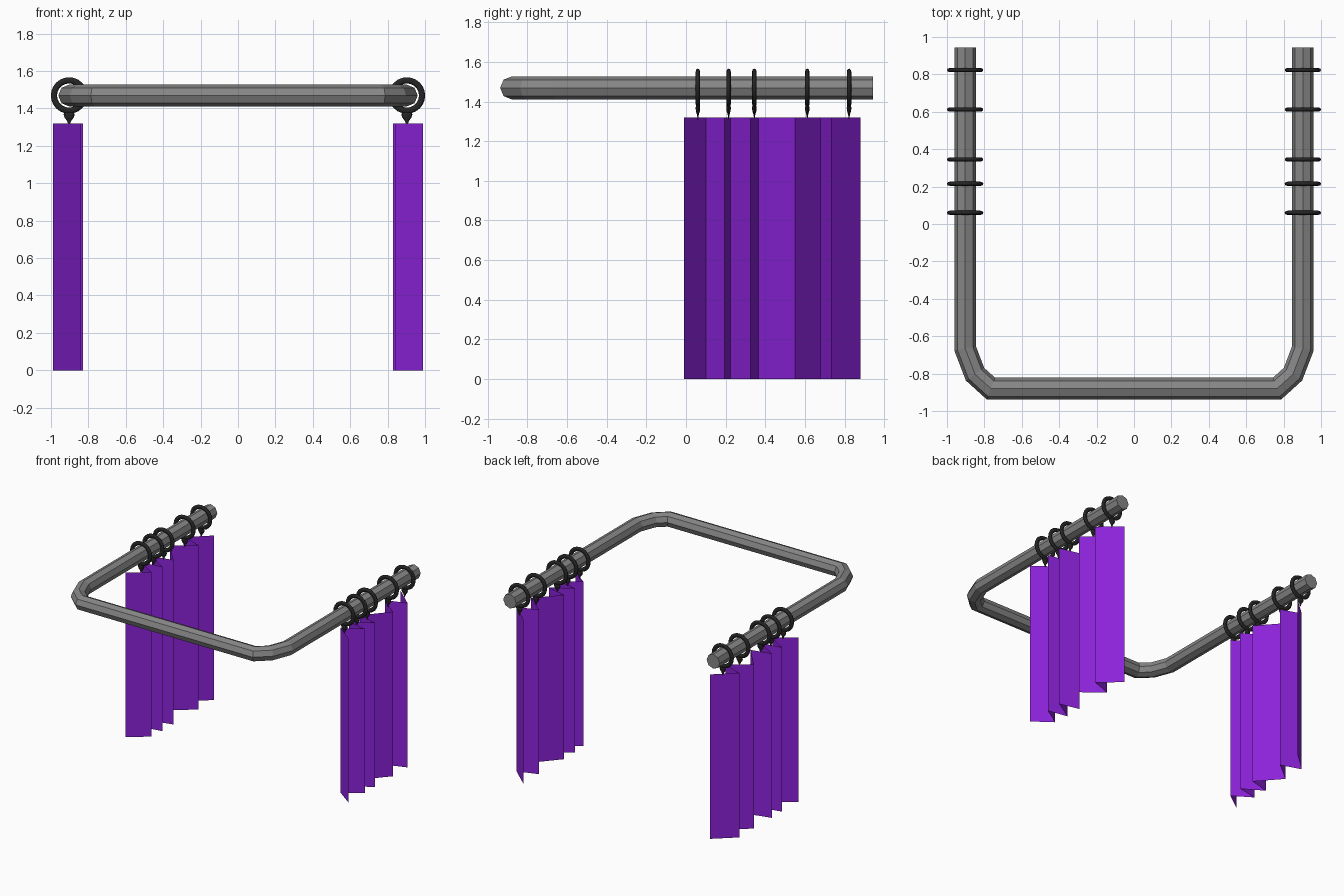
import bpy, bmesh, math
from mathutils import Vector

cube = bpy.data.objects.get("Cube")
if cube:
    bpy.data.objects.remove(cube, do_unlink=True)

ROD_X, ROD_Z, ROD_R = 0.903, 1.469, 0.058
CURTAIN_TOP = 1.32


def material(name, rgb):
    mat = bpy.data.materials.new(name)
    mat.use_nodes = True
    color = (*rgb, 1)
    mat.diffuse_color = color
    mat.node_tree.nodes["Principled BSDF"].inputs["Base Color"].default_value = color
    return mat


grey = material("grey metal", (0.24, 0.24, 0.24))
black = material("black metal", (0.018, 0.018, 0.018))
purple = material("purple cloth", (0.26, 0.016, 0.70))


def finish(bm, name, mat, smooth=False):
    mesh = bpy.data.meshes.new(name)
    bm.to_mesh(mesh)
    bm.free()
    mesh.materials.append(mat)
    for p in mesh.polygons:
        p.use_smooth = smooth
    obj = bpy.data.objects.new(name, mesh)
    bpy.context.collection.objects.link(obj)
    return obj


def bridge(bm, a, b):
    for i in range(len(a)):
        j = (i + 1) % len(a)
        bm.faces.new((a[i], a[j], b[j], b[i]))


# U-shaped rod: octagonal section swept along a mitred path
def build_rod():
    half = [(ROD_X, 0.945), (ROD_X, -0.665), (0.85, -0.803), (0.765, -0.88)]
    path = [Vector(p) for p in half] + [Vector((-x, y)) for x, y in reversed(half)]
    bm = bmesh.new()
    rings = []
    for i, p in enumerate(path):
        d_in = (p - path[max(i - 1, 0)]).normalized()
        d_out = (path[min(i + 1, len(path) - 1)] - p).normalized()
        t = (d_in + d_out).normalized()
        n = Vector((-t.y, t.x))
        cos_half = t.dot(d_out if i == 0 else d_in)
        ring = []
        for k in range(8):
            a = k * math.pi / 4
            q = p + n * (ROD_R * math.cos(a) / cos_half)
            ring.append(bm.verts.new((q.x, q.y, ROD_Z + ROD_R * math.sin(a))))
        rings.append(ring)
    for a, b in zip(rings, rings[1:]):
        bridge(bm, a, b)
    bm.faces.new(rings[0])
    bm.faces.new(rings[-1])
    bmesh.ops.recalc_face_normals(bm, faces=bm.faces)
    finish(bm, "curtain_rod", grey)


# Pleated curtain: zigzag sheet between an outer and an inner line
def build_curtain(side, label):
    folds = [-0.01, 0.10, 0.195, 0.225, 0.325, 0.365, 0.55, 0.68, 0.735, 0.88]
    bm = bmesh.new()
    columns = []
    for i, y in enumerate(folds):
        x = side * (0.99 if i % 2 == 0 else 0.84 if i == 1 else 0.828)
        columns.append([bm.verts.new((x, y, z)) for z in (0, CURTAIN_TOP)])
    for a, b in zip(columns, columns[1:]):
        bm.faces.new((a[0], b[0], b[1], a[1]))
    finish(bm, label + "_curtain", purple)


# Ring round the rod, flattened along the rod
def build_ring(x, y, name):
    bpy.ops.mesh.primitive_torus_add(
        major_segments=24, minor_segments=8, major_radius=0.081,
        minor_radius=0.0165, location=(x, y, ROD_Z), rotation=(math.pi / 2, 0, 0))
    ring = bpy.context.object
    ring.name = name
    ring.scale.z = 0.7
    ring.data.materials.append(black)
    bpy.ops.object.shade_smooth()


# Small pointed hook between ring and cloth
def build_hook(x, y, name):
    profile = [(0.02, 1.385), (0.03, 1.368), (0.024, 1.35), (0.012, 1.335), (0.002, 1.31)]
    bm = bmesh.new()
    rings = []
    for r, z in profile:
        rings.append([bm.verts.new((x + r * math.cos(k * math.pi / 4),
                                    y + 0.4 * r * math.sin(k * math.pi / 4), z))
                      for k in range(8)])
    for a, b in zip(rings, rings[1:]):
        bridge(bm, a, b)
    bm.faces.new(rings[0])
    bm.faces.new(rings[-1])
    bmesh.ops.recalc_face_normals(bm, faces=bm.faces)
    finish(bm, name, black)


build_rod()
for side, label in ((1, "left"), (-1, "right")):
    build_curtain(side, label)
    for n, y in enumerate((0.06, 0.215, 0.345, 0.612, 0.823), 1):
        build_ring(side * ROD_X, y, f"{label}_ring_{n}")
        build_hook(side * ROD_X, y, f"{label}_hook_{n}")
